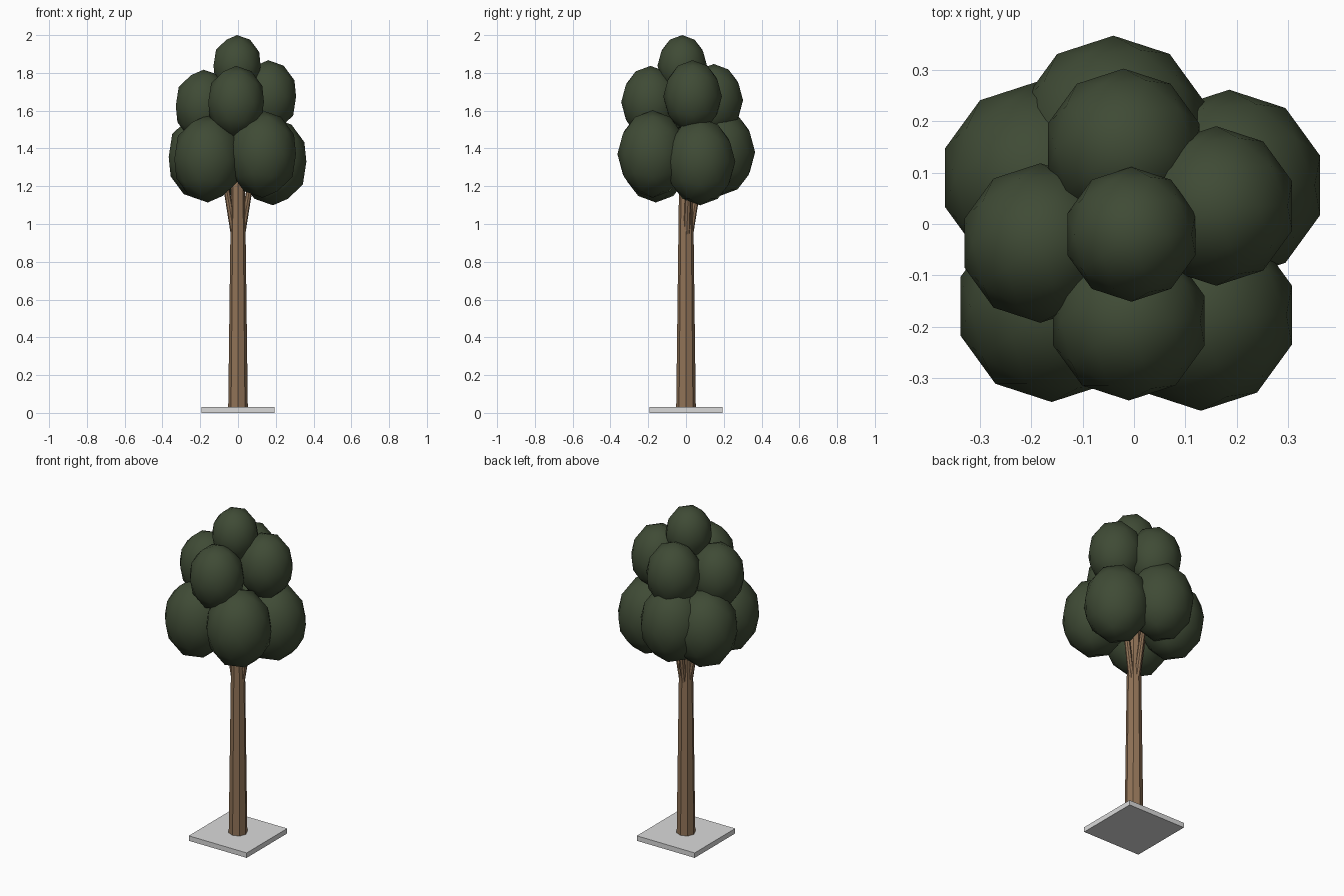
import bpy
from math import radians
from mathutils import Vector

cube = bpy.data.objects.get("Cube")
if cube:
    bpy.data.objects.remove(cube, do_unlink=True)


def make_material(name, rgb):
    mat = bpy.data.materials.new(name)
    mat.use_nodes = True
    mat.diffuse_color = (*rgb, 1)
    mat.node_tree.nodes["Principled BSDF"].inputs["Base Color"].default_value = (*rgb, 1)
    return mat


leaf_green = make_material("leaf_green", (0.05, 0.07, 0.036))
bark_brown = make_material("bark_brown", (0.28, 0.17, 0.095))
stone_grey = make_material("stone_grey", (0.7, 0.7, 0.7))


def finish(name, mat):
    obj = bpy.context.object
    obj.name = name
    obj.data.materials.append(mat)
    return obj


def limb(name, start, end, r1, r2, sides):
    """Tapered flat-sided limb between two points."""
    start, end = Vector(start), Vector(end)
    axis = end - start
    bpy.ops.mesh.primitive_cone_add(vertices=sides, radius1=r1, radius2=r2,
                                    depth=axis.length, location=(start + end) / 2)
    obj = finish(name, bark_brown)
    obj.rotation_euler = Vector((0, 0, 1)).rotation_difference(axis).to_euler()


def leaf_clump(name, centre, radius, height):
    """Low-poly ball of leaves, stretched upward and smoothly shaded."""
    bpy.ops.mesh.primitive_ico_sphere_add(subdivisions=2, radius=1, location=centre)
    obj = finish(name, leaf_green)
    obj.scale = (radius, radius, height)
    bpy.ops.object.transform_apply(location=False, rotation=False, scale=True)
    bpy.ops.object.shade_smooth_by_angle(angle=radians(60))


# Square paving slab
bpy.ops.mesh.primitive_cube_add(size=1, location=(0, 0, 0.015))
slab = finish("base_slab", stone_grey)
slab.scale = (0.388, 0.388, 0.03)

# Trunk and the three branches that fork from it
limb("trunk", (0, 0, 0.02), (0, 0, 1.45), 0.052, 0.034, 8)
for side, x, y in (("left", 0.1, 0.02), ("right", -0.1, -0.01), ("back", -0.01, 0.1)):
    limb("branch_" + side, (x * 0.1, y * 0.1, 0.88), (x, y, 1.42), 0.018, 0.014, 8)

# Lower ring of five large clumps
lower = {
    "back": (-0.04, 0.18, 1.38),
    "right": (-0.19, 0.09, 1.355),
    "left": (0.185, 0.075, 1.33),
    "front_right": (-0.16, -0.16, 1.345),
    "front_left": (0.13, -0.177, 1.37),
}
for side, centre in lower.items():
    leaf_clump("lower_leaves_" + side, centre, 0.186, 0.231)

# Upper ring of four medium clumps
upper = {
    "right": (-0.182, -0.037, 1.625),
    "left": (0.16, 0.035, 1.675),
    "back": (-0.02, 0.147, 1.655),
    "front": (-0.01, -0.188, 1.645),
}
for side, centre in upper.items():
    leaf_clump("upper_leaves_" + side, centre, 0.155, 0.192)

# Crown clump
leaf_clump("top_leaves", (-0.005, -0.02, 1.838), 0.131, 0.162)
